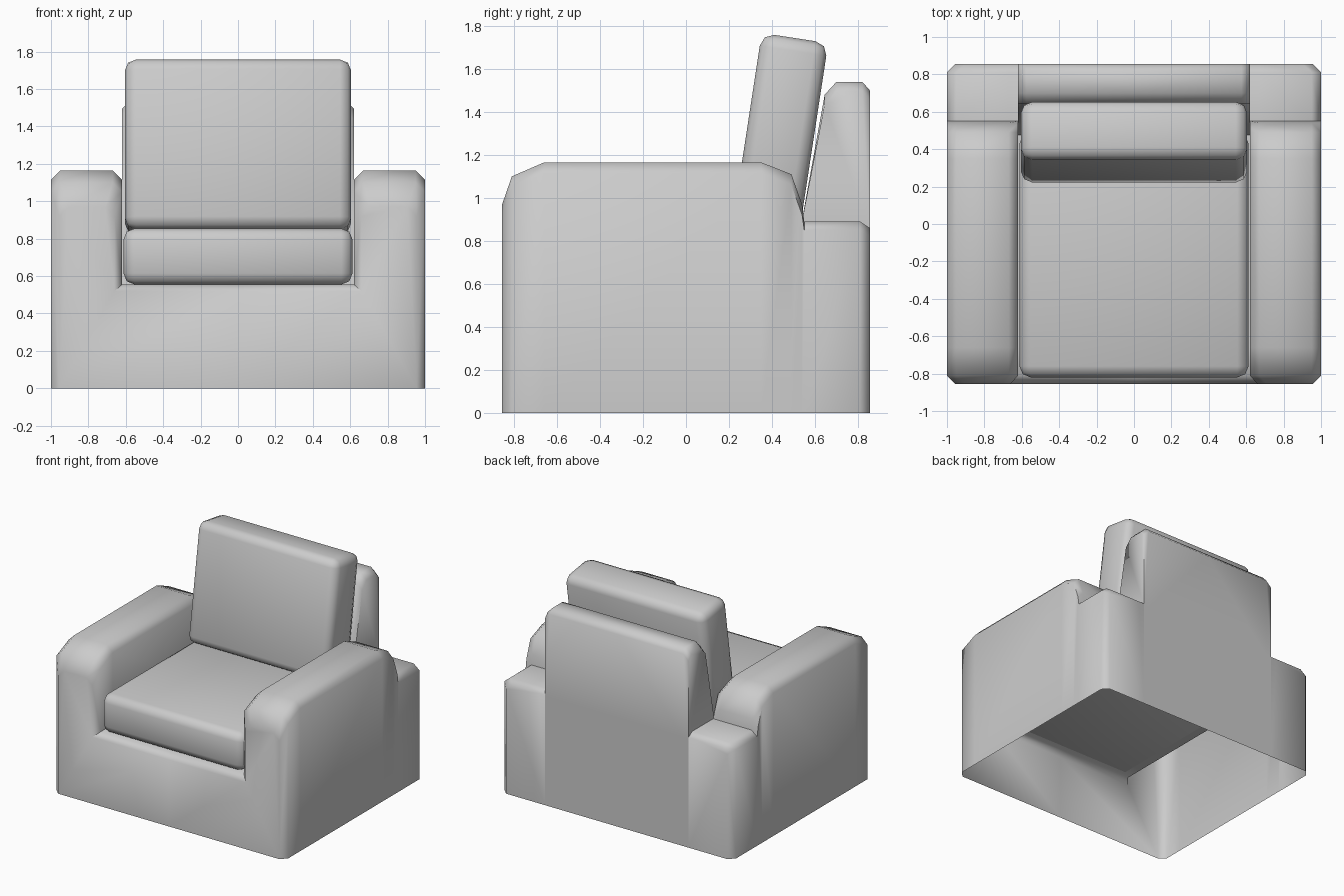
import bpy, bmesh, math
from mathutils import Matrix, Vector

if "Cube" in bpy.data.objects:
    bpy.data.objects.remove(bpy.data.objects["Cube"])


def finish(bm, name, mirror=False):
    bmesh.ops.recalc_face_normals(bm, faces=bm.faces[:])
    me = bpy.data.meshes.new(name)
    bm.to_mesh(me)
    bm.free()
    ob = bpy.data.objects.new(name, me)
    bpy.context.collection.objects.link(ob)
    me.shade_smooth()
    me.set_sharp_from_angle(angle=math.radians(58))
    if mirror:
        m = ob.modifiers.new("mirror", 'MIRROR')
        m.use_axis[0] = True
        m.use_clip = True
        m.merge_threshold = 0.001
    return ob


def skin(bm, rows):
    """Bridge neighbouring rows of points; rows may have different lengths."""
    vs = [[bm.verts.new(p) for p in r] for r in rows]
    for a, b in zip(vs, vs[1:]):
        for j in range(min(len(a), len(b)) - 1):
            bm.faces.new((a[j], a[j + 1], b[j + 1], b[j]))
    return vs


# Base shell with arms and seat deck: half cross-sections along y, open below
C = 0.05
DECK_END = 0.476


def arm_row(y, h, X=1.0, I=0.62, d=0.555):
    dy = min(y, DECK_END)
    return [(X, y, 0), (X, y, h - C), (X - C, y, h), (I + C, y, h),
            (I, y, h - C), (I, dy, d), (0, dy, d)]


def shelf_row(y, h, X=1.0):
    return [(X, y, 0), (X, y, h - 0.04), (X - C, y, h), (0.67, y, h), (0.62, y, h)]


rows = [arm_row(-0.855, 0.97, 0.955, 0.66, 0.52), arm_row(-0.81, 1.10),
        arm_row(-0.66, 1.165), arm_row(0.35, 1.165), arm_row(0.49, 1.11),
        arm_row(0.54, 0.97),
        shelf_row(0.55, 0.89), shelf_row(0.81, 0.89), shelf_row(0.855, 0.86, 0.955)]
bm = bmesh.new()
vs = skin(bm, rows)
bm.faces.new(vs[0] + [bm.verts.new((0, -0.855, 0))])        # front panel
bm.faces.new(vs[-1] + [bm.verts.new((0.62, 0.855, 0))])     # rear corner panel
finish(bm, "base_and_arms", mirror=True)

# Backrest: side profile (y, z) skinned from the middle outwards
profile = [(0.476, 0.555), (0.531, 0.85), (0.645, 1.48), (0.70, 1.54),
           (0.82, 1.54), (0.855, 1.50), (0.855, 0.85), (0.855, 0)]
end = [(y, z - 0.045 if z > 1.4 else z) for y, z in profile]
bm = bmesh.new()
vs = skin(bm, [[(x, y, z) for y, z in p]
               for x, p in ((0, profile), (0.575, profile), (0.62, end))])
bm.faces.new(vs[-1][1:-1])                                  # side of the backrest
finish(bm, "backrest", mirror=True)


# Cushions: rounded boxes
def cushion(name, loc, size, tilt=0):
    bm = bmesh.new()
    bmesh.ops.create_cube(bm, size=1)
    bmesh.ops.scale(bm, vec=Vector(size), verts=bm.verts[:])
    bmesh.ops.bevel(bm, geom=bm.edges[:], offset=0.06, segments=2,
                    profile=0.5, affect='EDGES', clamp_overlap=True)
    bm.transform(Matrix.Translation(loc) @ Matrix.Rotation(math.radians(tilt), 4, 'X'))
    return finish(bm, name)


cushion("seat_cushion", (0, -0.165, 0.705), (1.225, 1.31, 0.30))
cushion("back_cushion", (0, 0.4375, 1.29), (1.21, 0.313, 0.917), -8.7)
